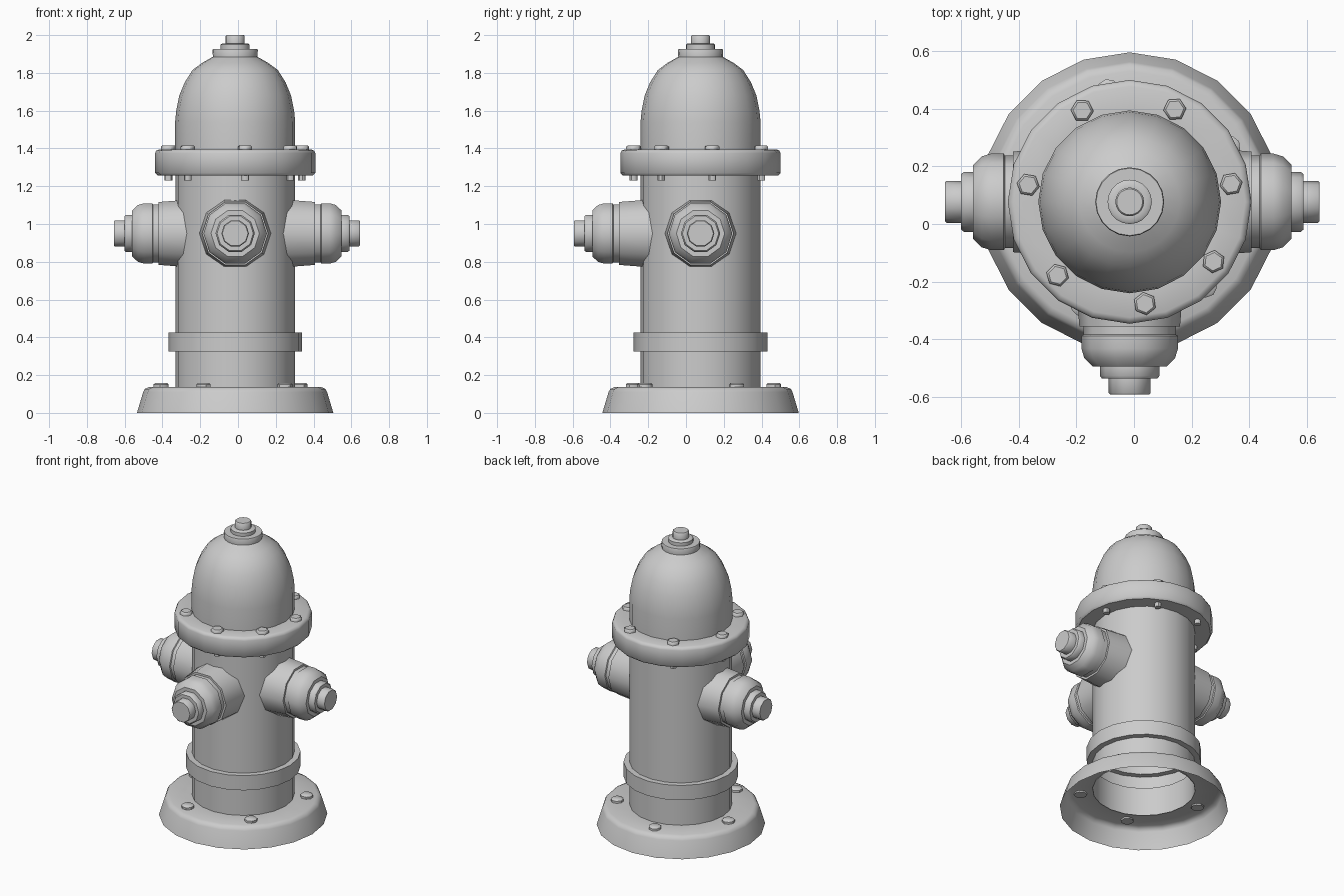
import bpy, bmesh
from math import sin, cos, pi, radians
from mathutils import Matrix

if "Cube" in bpy.data.objects:
    bpy.data.objects.remove(bpy.data.objects["Cube"])

CX, CY = -0.015, 0.077  # main axis of the hydrant


def lathe(name, profile, sides=20, matrix=Matrix.Translation((CX, CY, 0))):
    """Spin a (radius, height) profile round z, then place it."""
    bm = bmesh.new()
    rows = []
    for r, z in profile:
        rows.append([bm.verts.new((r * cos(2 * pi * i / sides), r * sin(2 * pi * i / sides), z))
                     for i in range(sides)])
    for a, b in zip(rows, rows[1:]):
        for i in range(sides):
            j = (i + 1) % sides
            bm.faces.new((a[i], a[j], b[j], b[i]))
    bmesh.ops.remove_doubles(bm, verts=bm.verts, dist=1e-5)
    mesh = bpy.data.meshes.new(name)
    bm.to_mesh(mesh)
    bm.free()
    mesh.transform(matrix)
    obj = bpy.data.objects.new(name, mesh)
    bpy.context.collection.objects.link(obj)
    bpy.ops.object.select_all(action='DESELECT')
    obj.select_set(True)
    bpy.context.view_layer.objects.active = obj
    bpy.ops.object.shade_smooth_by_angle(angle=radians(45))
    return obj


# Hollow foot, open underneath
lathe("base", [(0.52, 0), (0.487, 0.11), (0.478, 0.127), (0.455, 0.137), (0.317, 0.137)])

# Barrel with raised collar
lathe("barrel", [(0.317, 0.13), (0.317, 0.325), (0.354, 0.325), (0.354, 0.425),
                 (0.317, 0.425), (0.317, 1.26)])

# Bolted flange with softened rims
lathe("flange", [(0.317, 1.258), (0.412, 1.258), (0.424, 1.27), (0.424, 1.375),
                 (0.418, 1.388), (0.402, 1.395), (0.317, 1.395)])

# Domed bonnet with stepped cap and operating nut
lathe("bonnet", [(0.318, 1.39), (0.318, 1.54), (0.312, 1.60), (0.296, 1.68), (0.267, 1.75),
                 (0.226, 1.815), (0.175, 1.853), (0.118, 1.885), (0.12, 1.92), (0.117, 1.926),
                 (0.077, 1.926), (0.077, 1.949), (0.07, 1.955), (0.05, 1.955),
                 (0.05, 1.995), (0.045, 2.0), (0, 2.0)])

# Three ten-sided outlets: left, right and front, with slightly different reach
NECK = [(0.19, 0.25), (0.175, 0.433), (0.161, 0.433), (0.161, 0.464)]
CAP = [(0.161, 0.462), (0.168, 0.466), (0.168, 0.51), (0.158, 0.543), (0.128, 0.573),
       (0.104, 0.573), (0.104, 0.605), (0.096, 0.615), (0.073, 0.615),
       (0.073, 0.665), (0.068, 0.67), (0, 0.67)]
for side, turn, shift in (("front", 0, 0), ("right", 90, -0.01), ("left", -90, -0.028)):
    place = (Matrix.Translation((CX, CY, 0.95)) @ Matrix.Rotation(radians(turn), 4, 'Z')
             @ Matrix.Rotation(radians(90), 4, 'X') @ Matrix.Translation((0, 0, shift)))
    lathe(side + "_outlet", NECK, 10, place)
    lathe(side + "_outlet_cap", CAP, 10, place)


def bolts(name, angles, radius, z, profile, sides=6):
    for n, a in enumerate(angles):
        t = radians(a)
        lathe(f"{name}_{n + 1}", profile, sides,
              Matrix.Translation((CX + radius * cos(t), CY + radius * sin(t), z))
              @ Matrix.Rotation(t, 4, 'Z'))


# Bolt heads on flange and base, bolt ends under the flange
HEAD = [(0, -0.01), (0.04, -0.01), (0.04, 0.014), (0.032, 0.021), (0, 0.021)]
END = [(0.021, 0.005), (0.021, -0.028), (0, -0.028)]
FLANGE_ANGLES = (10, 64, 117.5, 170.5, 225.5, 278.5, 324.5)
bolts("flange_bolt", FLANGE_ANGLES, 0.358, 1.395, HEAD)
bolts("flange_bolt_end", FLANGE_ANGLES, 0.358, 1.258, END, 8)
bolts("base_bolt", (29, 101, 173, 245, 312), 0.395, 0.137, HEAD, 8)
